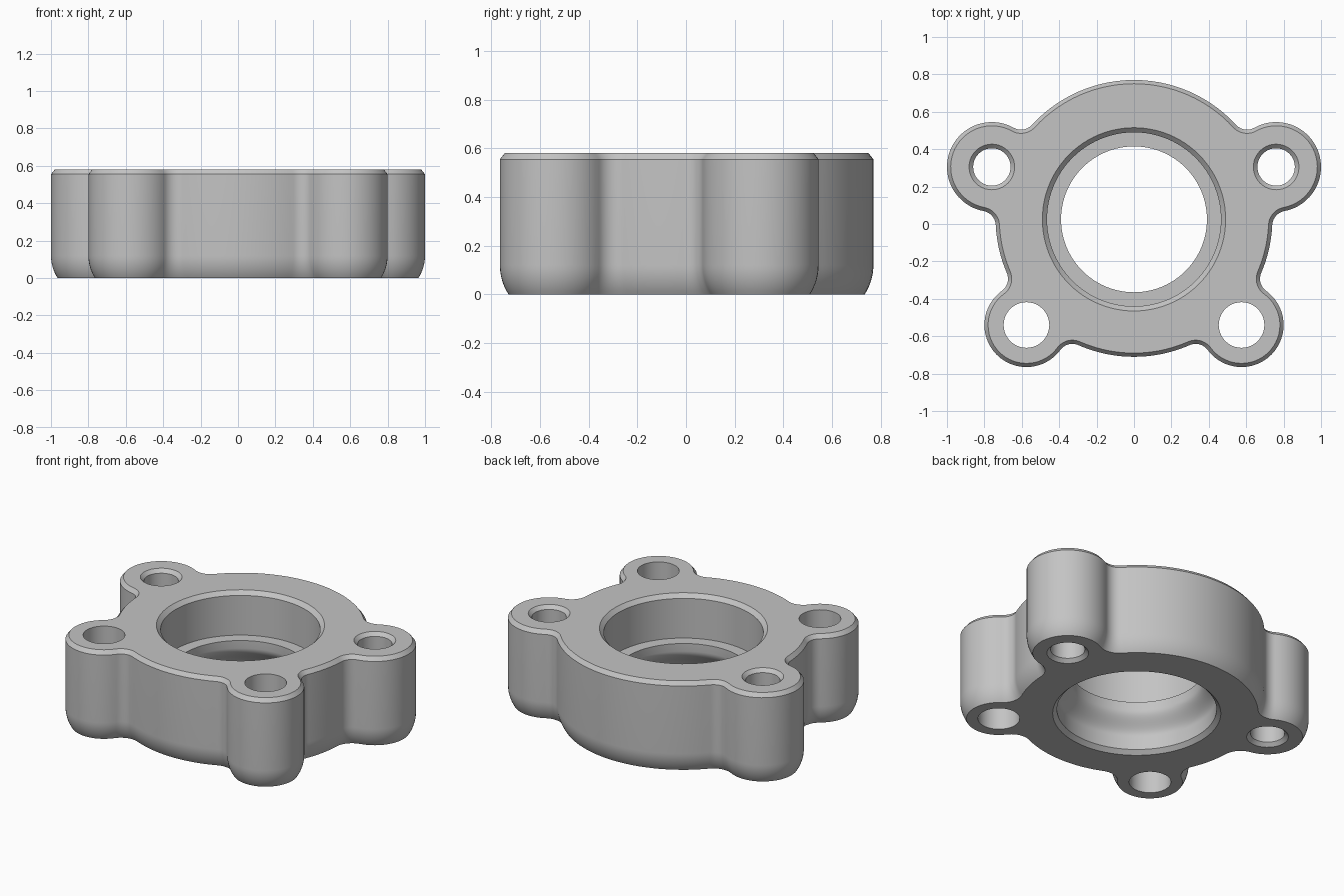
import bpy, bmesh, math
from math import sin, cos, pi, tau

cube = bpy.data.objects.get("Cube")
if cube:
    bpy.data.objects.remove(cube, do_unlink=True)

HEIGHT = 0.58
CHAMFER = 0.025
CENTRE_Y = 0.03
BODY_R = 0.74
FILLET = 0.08
# Bolt lobes, counter-clockwise: x, y, lobe radius, hole radius, chamfered hole
LOBES = [(0.76, 0.305, 0.24, 0.1, True), (-0.76, 0.305, 0.24, 0.1, True),
         (-0.575, -0.54, 0.225, 0.122, False), (0.575, -0.54, 0.225, 0.122, False)]


def arc(cx, cy, r, start, sweep, steps):
    """Points along an arc, without its end point."""
    return [(cx + r * cos(start + sweep * i / steps),
             cy + r * sin(start + sweep * i / steps)) for i in range(steps)]


def outline(inset):
    """Round body with four lobes and concave fillets, shrunk by inset."""
    joints = []
    for x, y, r, *_ in LOBES:
        dist = math.hypot(x, y - CENTRE_Y)
        a, b = BODY_R + FILLET, r + FILLET
        half = math.acos((dist * dist + a * a - b * b) / (2 * dist * a))
        joints.append((math.atan2(y - CENTRE_Y, x) % tau, half))
    pts = []
    for i, (x, y, r, *_) in enumerate(LOBES):
        mid, half = joints[i]
        before, after = mid - half, mid + half
        reach = BODY_R + FILLET
        fx, fy = reach * cos(before), CENTRE_Y + reach * sin(before)
        gx, gy = reach * cos(after), CENTRE_Y + reach * sin(after)
        to_f = math.atan2(fy - y, fx - x)
        to_g = math.atan2(gy - y, gx - x)
        turn = (before + pi - (to_f + pi)) % tau
        pts += arc(fx, fy, FILLET + inset, before + pi, -turn, 10)
        pts += arc(x, y, r - inset, to_f, (to_g - to_f) % tau, 32)
        pts += arc(gx, gy, FILLET + inset, to_g + pi, -turn, 10)
        nxt, nxt_half = joints[(i + 1) % 4]
        pts += arc(0, CENTRE_Y, BODY_R - inset, after, (nxt - nxt_half - after) % tau, 28)
    return pts


def loft(bm, rings):
    """Skin a stack of (points, z) rings; return the first and last edge loops."""
    rows = [[bm.verts.new((x, y, z)) for x, y in pts] for pts, z in rings]
    n = len(rows[0])
    for low, high in zip(rows, rows[1:]):
        for i in range(n):
            j = (i + 1) % n
            bm.faces.new((low[i], low[j], high[j], high[i]))
    return [[bm.edges.get((row[i], row[(i + 1) % n])) for i in range(n)]
            for row in (rows[0], rows[-1])]


def bore(bm, x, y, profile, steps):
    return loft(bm, [(arc(x, y, r, 0, tau, steps), z) for r, z in profile])


bm = bmesh.new()

# Outer wall: rounded lower edge, straight side, chamfered top edge
ROUND_R, ROUND_Z = 0.22, 0.12
full = math.asin(ROUND_Z / ROUND_R)
rings = []
for i in range(9):
    t = full * (1 - i / 8)
    rings.append((outline(ROUND_R * (1 - cos(t))), ROUND_Z - ROUND_R * sin(t)))
rings += [(outline(0), HEIGHT - CHAMFER), (outline(0.02), HEIGHT)]
bottom, top = loft(bm, rings)

# Central bore: flared lower part, throat, ledge and upper counterbore
WIDE, THROAT, LEDGE = 0.465, 0.39, 0.3
profile = [(WIDE + CHAMFER, 0), (WIDE, CHAMFER)]
for i in range(13):
    t = i / 12
    profile.append((THROAT + (WIDE - THROAT) * (1 + cos(pi * t)) / 2, 0.11 + 0.14 * t))
profile += [(THROAT, LEDGE), (WIDE, LEDGE), (WIDE, HEIGHT - CHAMFER), (WIDE + CHAMFER, HEIGHT)]
holes = [bore(bm, 0, 0.025, profile, 96)]

# Bolt holes
for x, y, _, r, chamfered in LOBES:
    profile = [(r, 0), (r, HEIGHT)]
    if chamfered:
        c = 0.022
        profile = [(r + c, 0), (r, c), (r, HEIGHT - c), (r + c, HEIGHT)]
    holes.append(bore(bm, x, y, profile, 40))

# Flat bottom and top faces between the outline and the holes
for side, (edges, normal) in enumerate(((bottom, (0, 0, -1)), (top, (0, 0, 1)))):
    loops = edges + [e for h in holes for e in h[side]]
    bmesh.ops.triangle_fill(bm, edges=loops, use_beauty=True, normal=normal)
bmesh.ops.recalc_face_normals(bm, faces=bm.faces)

mesh = bpy.data.meshes.new("flange_body")
bm.to_mesh(mesh)
bm.free()
flange = bpy.data.objects.new("flange_body", mesh)
bpy.context.collection.objects.link(flange)

# Single grey metal colour
grey = bpy.data.materials.new("metal_grey")
grey.use_nodes = True
grey.diffuse_color = (0.55, 0.55, 0.55, 1)
grey.node_tree.nodes["Principled BSDF"].inputs["Base Color"].default_value = (0.55, 0.55, 0.55, 1)
mesh.materials.append(grey)

bpy.ops.object.select_all(action="DESELECT")
flange.select_set(True)
bpy.context.view_layer.objects.active = flange
bpy.ops.object.shade_smooth_by_angle(angle=math.radians(30))
